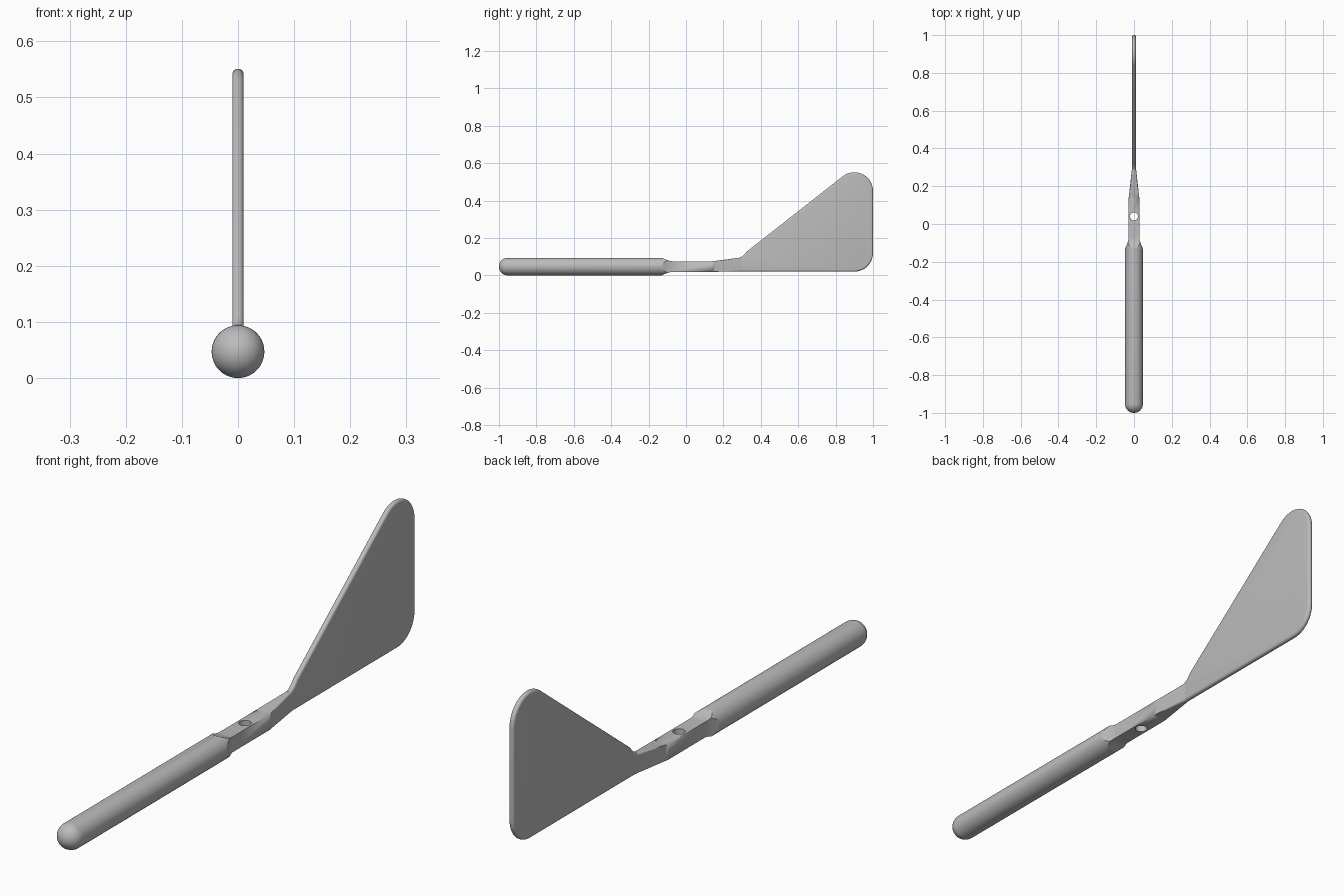
import bpy, bmesh
from math import sin, cos, pi, acos, radians, atan2
from mathutils import Vector

cube = bpy.data.objects.get("Cube")
if cube:
    bpy.data.objects.remove(cube, do_unlink=True)

R = 0.047        # grip radius, also its axis height
H = 0.028        # half width of the square neck
T = 0.010        # half thickness of the paddle
K = 13           # points per section corner

grey = bpy.data.materials.new("plain grey")
grey.use_nodes = True
colour = (0.5, 0.5, 0.5, 1)
grey.diffuse_color = colour
grey.node_tree.nodes["Principled BSDF"].inputs["Base Color"].default_value = colour


def make_object(name, bm):
    bmesh.ops.recalc_face_normals(bm, faces=bm.faces)
    mesh = bpy.data.meshes.new(name)
    bm.to_mesh(mesh)
    bm.free()
    obj = bpy.data.objects.new(name, mesh)
    bpy.context.collection.objects.link(obj)
    mesh.materials.append(grey)
    return obj


def smooth(obj):
    bpy.ops.object.select_all(action="DESELECT")
    obj.select_set(True)
    bpy.context.view_layer.objects.active = obj
    bpy.ops.object.shade_smooth_by_angle(angle=radians(32))


def clipped_circle(y, r, h):
    """Circle of radius r trimmed by a square of half width h."""
    a = min(acos(min(h / r, 1)), pi / 4) if r > 0 else 0
    r = min(r, h * 2 ** 0.5)
    points = []
    for q in range(4):
        for i in range(K):
            t = q * pi / 2 + a + (pi / 2 - 2 * a) * i / (K - 1)
            points.append(Vector((r * cos(t), y, R + r * sin(t))))
    return points


def rounded_box(y, hx, low, high, r):
    """Rectangle with corners of radius r."""
    mid, hz = (low + high) / 2, (high - low) / 2
    points = []
    for q, (sx, sz) in enumerate(((1, 1), (-1, 1), (-1, -1), (1, -1))):
        for i in range(K):
            t = (q + i / (K - 1)) * pi / 2
            points.append(Vector((sx * (hx - r) + r * cos(t), y,
                                  mid + sz * (hz - r) + r * sin(t))))
    return points


# Grip with domed end, then flats running into the square neck
sections = []
for i in range(13):
    t = i / 12 * pi / 2
    r = R * sin(t) if i else 0
    sections.append(clipped_circle(-1 + R - R * cos(t), r, r))
for i in range(13):
    t = 1 - i / 12
    sections.append(clipped_circle(-0.07 - 0.06 * t, R, H + (R - H) * t ** 1.5))

# Neck flattening into the paddle
for i in range(11):
    t = i / 10
    sections.append(rounded_box(0.14 + 0.16 * t, H + (T - H) * t, R - H + 0.001 * t,
                                R + H + 0.021 * t, 0.0095 * t))

bm = bmesh.new()
rings = [[bm.verts.new(p) for p in s] for s in sections]
n = 4 * K
for a, b in zip(rings, rings[1:]):
    for i in range(n):
        bm.faces.new((a[i], a[(i + 1) % n], b[(i + 1) % n], b[i]))
bm.faces.new(rings[-1])
bmesh.ops.remove_doubles(bm, verts=bm.verts, dist=1e-5)
handle = make_object("handle", bm)

# Pivot hole through the neck
bm = bmesh.new()
bmesh.ops.create_cone(bm, cap_ends=True, segments=40, radius1=0.021, radius2=0.021, depth=0.3)
bmesh.ops.translate(bm, verts=bm.verts, vec=(0, 0.04, R))
cutter = make_object("hole_cutter", bm)
cutter.hide_render = True
cut = handle.modifiers.new("hole", "BOOLEAN")
cut.operation, cut.solver, cut.object = "DIFFERENCE", "EXACT", cutter
bpy.context.view_layer.objects.active = handle
handle.select_set(True)
bpy.ops.object.modifier_apply(modifier="hole")
bpy.data.objects.remove(cutter, do_unlink=True)
smooth(handle)


# Paddle: outline with rounded corners and a rounded rim
def arc(cy, cz, r, start, end, steps=14):
    return [(cy + r * cos(start + (end - start) * i / steps),
             cz + r * sin(start + (end - start) * i / steps)) for i in range(steps + 1)]


slope = atan2(0.777, 1)
outline = [(0.285, 0.02)]
outline += arc(0.9, 0.12, 0.1, -pi / 2, 0)
outline += arc(0.9, 0.451, 0.1, 0, pi / 2 + slope)
outline += [(0.325, 0.127), (0.312, 0.111), (0.3, 0.101), (0.285, 0.095)]
bm = bmesh.new()
base = bm.faces.new([bm.verts.new((-T, y, z)) for y, z in outline])
new = bmesh.ops.extrude_face_region(bm, geom=[base])["geom"]
bmesh.ops.translate(bm, vec=(2 * T, 0, 0),
                    verts=[v for v in new if isinstance(v, bmesh.types.BMVert)])
rim = [e for e in bm.edges if abs(e.verts[0].co.x - e.verts[1].co.x) < 1e-6]
bmesh.ops.bevel(bm, geom=rim, offset=0.0093, segments=5, profile=0.5, affect="EDGES")
smooth(make_object("paddle", bm))
